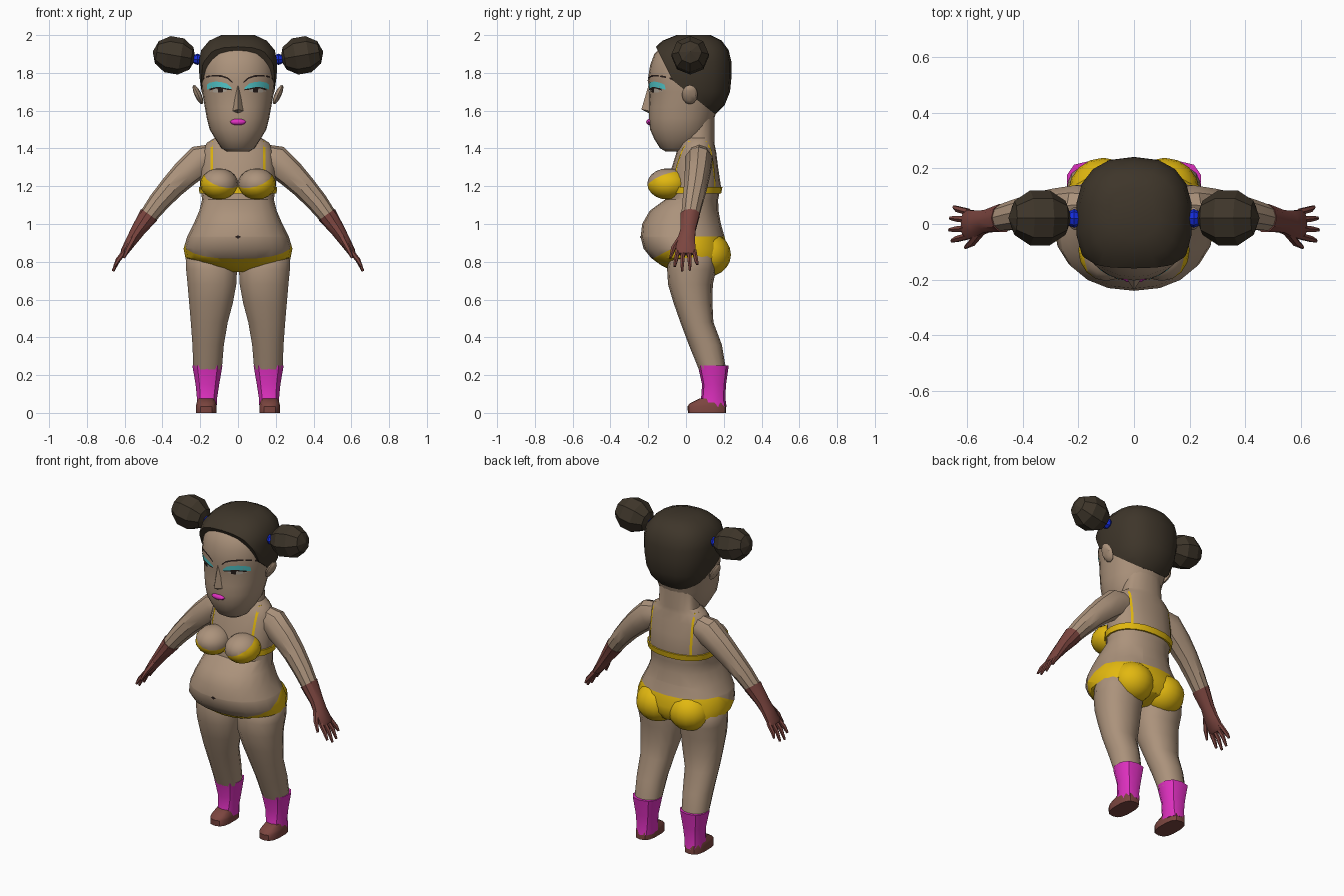
import bpy, bmesh, math
from mathutils import Vector, Matrix
from mathutils.bvhtree import BVHTree

if "Cube" in bpy.data.objects:
    bpy.data.objects.remove(bpy.data.objects["Cube"])


def material(name, r, g, b):
    m = bpy.data.materials.new(name)
    m.diffuse_color = (r, g, b, 1)
    m.use_nodes = True
    m.node_tree.nodes["Principled BSDF"].inputs["Base Color"].default_value = m.diffuse_color
    return m


SKIN = material("skin", .41, .29, .20)
YELLOW = material("yellow_fabric", .76, .48, .005)
PINK = material("pink", .74, .03, .53)
BROWN = material("red_brown", .20, .06, .05)
HAIR = material("dark_hair", .048, .036, .023)
BLUE = material("blue_band", .007, .025, .72)
CYAN = material("cyan_eyeshadow", .10, .68, .70)
DARK = material("dark_line", .02, .012, .01)
WHITE = material("eye_white", .48, .42, .35)


def make(name, bm, mat, mirror=False):
    bmesh.ops.recalc_face_normals(bm, faces=bm.faces)
    me = bpy.data.meshes.new(name)
    bm.to_mesh(me)
    bm.free()
    me.materials.append(mat)
    ob = bpy.data.objects.new(name, me)
    bpy.context.collection.objects.link(ob)
    if mirror:
        ob.modifiers.new("mirror", 'MIRROR').use_mirror_merge = False
    return ob


def loft(name, rings, mat, mirror=False):
    bm = bmesh.new()
    vs = [[bm.verts.new(p) for p in r] for r in rings]
    n = len(vs[0])
    for a, b in zip(vs, vs[1:]):
        for i in range(n):
            j = (i + 1) % n
            bm.faces.new((a[i], a[j], b[j], b[i]))
    bm.faces.new(vs[0])
    bm.faces.new(vs[-1])
    return make(name, bm, mat, mirror)


def oval(z, rx, yf, yb, cx=0, n=20, p=2.2):
    """Level ring: half width rx, front at yf, back at yb; p above 2 is squarer."""
    cy, ry, out = (yf + yb) / 2, (yb - yf) / 2, []
    for i in range(n):
        a = 2 * math.pi * i / n
        s, c = math.sin(a), math.cos(a)
        out.append(Vector((cx + rx * math.copysign(abs(s) ** (2 / p), s),
                           cy - ry * math.copysign(abs(c) ** (2 / p), c), z)))
    return out


def limb(name, path, mat, n=10):
    """Mirrored tube; path rows are x, y, z, thickness radius, y radius."""
    rings = []
    for k, (x, y, z, rn, ry) in enumerate(path):
        a, b = path[max(k - 1, 0)], path[min(k + 1, len(path) - 1)]
        d = Vector((b[0] - a[0], 0, b[2] - a[2])).normalized()
        nrm = Vector((-d.z, 0, d.x))
        rings.append([Vector((x, y, z)) + nrm * rn * math.cos(t) + Vector((0, ry * math.sin(t), 0))
                      for t in (2 * math.pi * i / n for i in range(n))])
    return loft(name, rings, mat, True)


def ball(name, loc, size, mat, mirror=False, rot=(0, 'Y'), u=16, v=10):
    bm = bmesh.new()
    m = Matrix.Translation(loc) @ Matrix.Rotation(math.radians(rot[0]), 4, rot[1]) @ Matrix.Diagonal((*size, 1))
    bmesh.ops.create_uvsphere(bm, u_segments=u, v_segments=v, radius=1, matrix=m)
    return make(name, bm, mat, mirror)


def paint_below(ob, planes, mat):
    """Cut faces along planes and colour everything behind all of them."""
    bm = bmesh.new()
    bm.from_mesh(ob.data)
    for co, no in planes:
        bmesh.ops.bisect_plane(bm, geom=bm.verts[:] + bm.edges[:] + bm.faces[:], plane_co=co, plane_no=no)
    ob.data.materials.append(mat)
    for f in bm.faces:
        c = f.calc_center_median()
        if all((c - Vector(co)).dot(Vector(no)) < 0 for co, no in planes):
            f.material_index = 1
    bm.to_mesh(ob.data)
    bm.free()


def plate(name, base, a, b, mat, lift=.004):
    """Thin strip between point rows a and b (x, z[, side]) laid on a surface."""
    tree = BVHTree.FromPolygons([v.co for v in base.data.vertices], [p.vertices for p in base.data.polygons])
    bm = bmesh.new()

    def drop(p):
        s = p[2] if len(p) > 2 else -1
        hit = tree.ray_cast(Vector((p[0], s, p[1])), Vector((0, -s, 0)))[0]
        y = hit.y if hit else 0
        return bm.verts.new((p[0], y + s * lift, p[1]))
    va, vb = [drop(p) for p in a], [drop(p) for p in b]
    for i in range(len(va) - 1):
        bm.faces.new((va[i], va[i + 1], vb[i + 1], vb[i]))
    return make(name, bm, mat, True)


# Torso with belly and neck; briefs coloured on the hips
torso = loft("torso", [oval(*r) for r in (
    (.745, .05, -.06, .10), (.78, .18, -.13, .19), (.82, .278, -.185, .215), (.87, .288, -.225, .22),
    (.93, .270, -.24, .205), (1.0, .235, -.232, .185), (1.07, .205, -.192, .172), (1.13, .19, -.11, .17),
    (1.2, .20, -.10, .185), (1.3, .20, -.075, .17), (1.38, .19, -.05, .16), (1.43, .165, -.03, .15),
    (1.455, .125, -.02, .15), (1.62, .11, .0, .15))], SKIN)
paint_below(torso, [((0, 0, .935), (0, 0, 1)), ((0, -.15, .83), (0, -.524, 1))], YELLOW)
ball("buttock", (.11, .118, .838), (.125, .12, .115), YELLOW, True)
plate("navel", torso, [(-.014, .935), (0, .94)], [(-.014, .93), (0, .922)], DARK)

# Bra: cups, band and straps
breast = ball("breast", (.1, -.095, 1.212), (.1, .11, .083), SKIN, True)
paint_below(breast, [((.1, -.19, 1.205), (-.35, -.4, 1))], YELLOW)
loft("bra_band", [oval(1.162, .204, -.115, .186), oval(1.197, .208, -.112, .193)], YELLOW)
strap = [(1.25, -1), (1.3, -1), (1.36, -1), (1.4, -1), (1.44, -1), (1.44, 1), (1.4, 1), (1.32, 1), (1.25, 1), (1.19, 1)]
plate("bra_strap", torso, [(.133, *s) for s in strap], [(.145, *s) for s in strap], YELLOW, .006)

# Arms, gloves and fingers
limb("arm", ((.12, .07, 1.355, .07, .06), (.20, .067, 1.335, .084, .076), (.28, .06, 1.265, .074, .07),
             (.35, .05, 1.195, .064, .064), (.42, .035, 1.115, .056, .056), (.485, .02, 1.03, .046, .048)), SKIN)
limb("glove", ((.47, .022, 1.05, .052, .053), (.53, .01, .965, .038, .042), (.565, .0, .91, .03, .05),
               (.60, -.002, .855, .022, .056), (.61, -.002, .84, .014, .05)), BROWN)
for i, y in enumerate((-.043, -.015, .015, .043)):
    tip = (.66, .668, .665, .652)[i], (.775, .75, .755, .785)[i]
    limb("finger", ((.595, y, .86, .014, .013), (.635, y * 1.25, .81, .013, .012),
                    (tip[0] - .006, y * 1.4, tip[1], .007, .007)), BROWN, 6)
limb("thumb", ((.55, -.025, .93, .018, .02), (.58, -.065, .875, .015, .015), (.605, -.083, .82, .007, .007)), BROWN, 6)

# Legs, socks and feet
loft("leg", [oval(z, rx, f, b, cx, 14) for z, cx, rx, f, b in (
    (.87, .14, .11, -.05, .13), (.82, .145, .135, -.09, .16), (.76, .14, .138, -.1, .16),
    (.68, .138, .132, -.095, .142), (.58, .143, .118, -.065, .14), (.48, .152, .1, -.03, .145),
    (.36, .158, .085, .015, .19), (.23, .161, .077, .068, .212))], SKIN, True)
loft("sock", [oval(z, rx, f, b, cx, 10, 2.4) for z, cx, rx, f, b in (
    (.25, .162, .083, .063, .226), (.15, .162, .065, .085, .212), (.08, .164, .056, .08, .208),
    (.03, .166, .055, .068, .215))], PINK, True)
loft("foot", [oval(z, rx, f, b, .168, 14, 2.8) for z, rx, f, b in (
    (0, .056, .01, .213), (.035, .056, .008, .213), (.05, .053, .02, .21), (.075, .045, .07, .2))], BROWN, True)

# Head and ears
head = loft("head", [oval(*r, 0, 24, 2.15) for r in (
    (1.385, .06, -.11, -.0), (1.402, .088, -.138, .05), (1.45, .12, -.168, .10), (1.5, .15, -.19, .13),
    (1.56, .165, -.197, .15), (1.62, .176, -.197, .17), (1.7, .19, -.192, .2), (1.76, .197, -.203, .21),
    (1.84, .195, -.19, .21), (1.9, .18, -.168, .2), (1.95, .13, -.12, .16), (1.975, .06, -.05, .1))], SKIN)
ball("ear", (.212, .02, 1.685), (.018, .042, .056), SKIN, True, (25, 'Y'), 8, 6)

# Nose wedge and lips
bm = bmesh.new()
top, tip, base, left, right = [bm.verts.new(p) for p in (
    (0, -.197, 1.74), (0, -.236, 1.607), (0, -.19, 1.583), (-.032, -.188, 1.597), (.032, -.188, 1.597))]
for f in ((top, left, tip), (top, tip, right), (tip, left, base), (tip, base, right), (top, right, base, left)):
    bm.faces.new(f)
make("nose", bm, SKIN)
ball("lips", (0, -.193, 1.54), (.045, .018, .017), PINK, False, (0, 'Y'), 10, 6)

# Painted eyes and brows
xs = (.035, .06, .09, .12, .15, .165)
plate("eyeshadow", head, list(zip(xs, (1.722, 1.743, 1.752, 1.754, 1.748, 1.738))),
      list(zip(xs, (1.712, 1.716, 1.722, 1.722, 1.715, 1.712))), CYAN)
plate("lash_line", head, list(zip(xs[:5], (1.714, 1.718, 1.724, 1.724, 1.717))),
      list(zip(xs[:5], (1.708, 1.711, 1.717, 1.717, 1.707))), DARK, .005)
plate("eye", head, list(zip(xs[1:5], (1.713, 1.719, 1.719, 1.71))),
      list(zip(xs[1:5], (1.703, 1.695, 1.695, 1.703))), WHITE, .003)
plate("iris", head, [(.078, 1.718), (.108, 1.718)], [(.081, 1.697), (.105, 1.697)], DARK, .006)
bx = (.03, .055, .09, .13, .165, .188)
bz = (1.755, 1.777, 1.788, 1.79, 1.784, 1.77)
plate("eyebrow", head, list(zip(bx, bz)), [(x, z - .009) for x, z in zip(bx, bz)], DARK)

# Hair cap: full shell trimmed along the hairline
hair = loft("hair_cap", [oval(*r, 0, 18, 2.5) for r in (
    (1.585, .13, -.12, .16), (1.63, .17, -.19, .205), (1.7, .195, -.2, .233), (1.78, .207, -.208, .241),
    (1.86, .21, -.205, .24), (1.92, .197, -.18, .226), (1.97, .155, -.125, .19), (2.0, .09, -.05, .13))], HAIR)
bm = bmesh.new()
bm.from_mesh(hair.data)
for co, no in (((0, -.07, 1.76), (0, -.17, -.085)), ((0, -.07, 1.76), (0, -.16, -.2))):
    bmesh.ops.bisect_plane(bm, geom=bm.verts[:] + bm.edges[:] + bm.faces[:], plane_co=co, plane_no=no, clear_outer=True)
    bmesh.ops.holes_fill(bm, edges=bm.edges[:])
bm.to_mesh(hair.data)
bm.free()

# Hair buns and their bands
ball("hair_band", (.215, .02, 1.872), (.03, .034, .03), BLUE, True, (90, 'Y'), 8, 4)
ball("hair_bun", (.338, .022, 1.893), (.102, .104, .115), HAIR, True, (80, 'Y'), 8, 5)

# Soft shading everywhere except the faceted buns
for ob in bpy.context.collection.objects:
    ob.select_set(not ob.name.startswith("hair_b"))
bpy.context.view_layer.objects.active = torso
bpy.ops.object.shade_smooth_by_angle(angle=math.radians(35))
